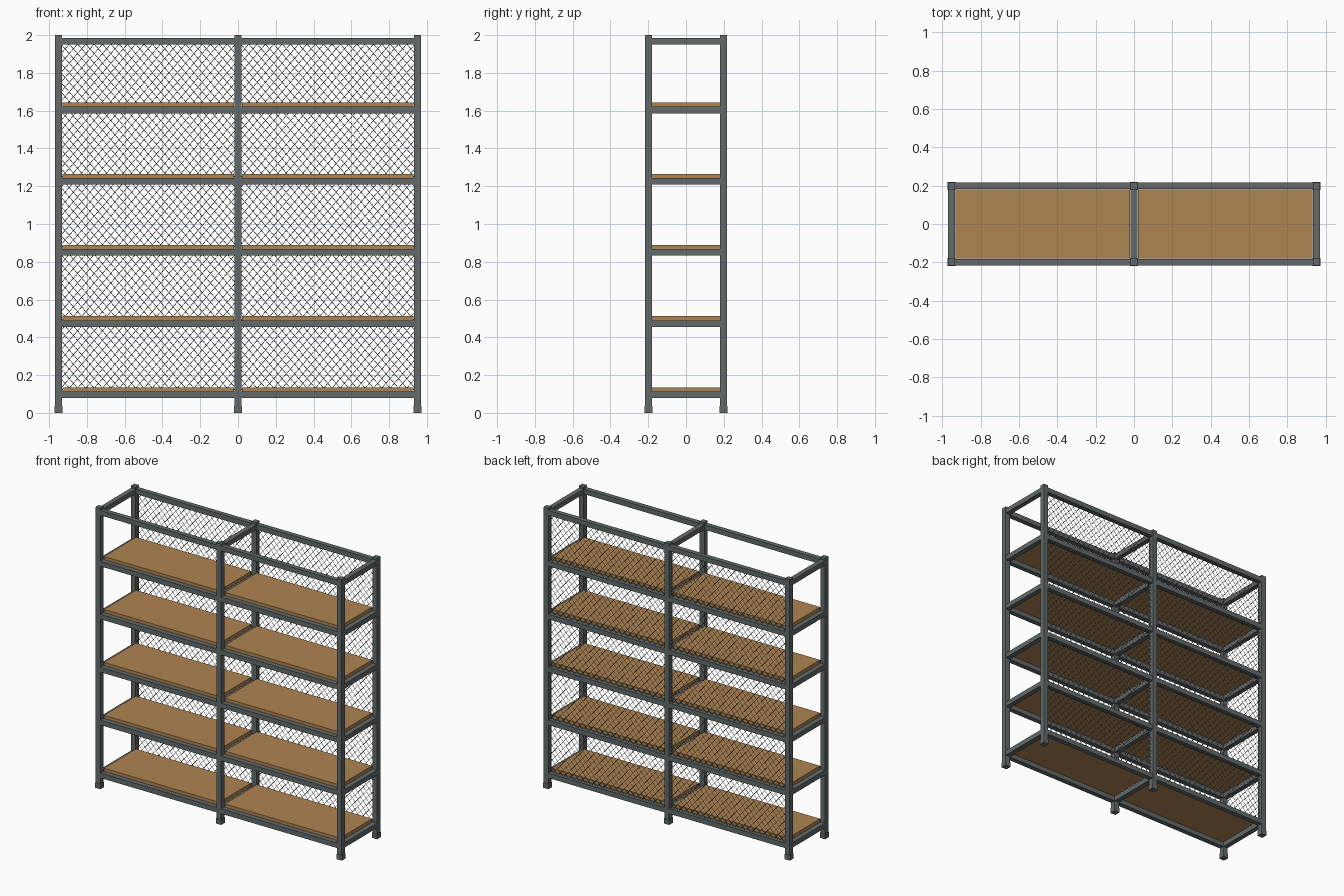
import bpy, bmesh, math
from mathutils import Vector, Matrix

if "Cube" in bpy.data.objects:
    bpy.data.objects.remove(bpy.data.objects["Cube"])


def material(name, rgb):
    m = bpy.data.materials.new(name)
    m.diffuse_color = (*rgb, 1.0)
    m.use_nodes = True
    m.node_tree.nodes["Principled BSDF"].inputs["Base Color"].default_value = m.diffuse_color
    return m


STEEL = material("grey steel", (0.125, 0.145, 0.147))
WOOD = material("brown wood", (0.43, 0.235, 0.085))
WIRE = material("grey wire", (0.14, 0.155, 0.165))


def finish(name, bm, mat):
    me = bpy.data.meshes.new(name)
    bm.to_mesh(me)
    bm.free()
    me.materials.append(mat)
    ob = bpy.data.objects.new(name, me)
    bpy.context.collection.objects.link(ob)
    return ob


def box(name, lo, hi, mat):
    lo, hi = Vector(lo), Vector(hi)
    bm = bmesh.new()
    m = Matrix.Translation((lo + hi) / 2) @ Matrix.Diagonal((*(hi - lo), 1))
    bmesh.ops.create_cube(bm, size=1, matrix=m)
    return finish(name, bm, mat)


PX, PY = 0.951, 0.199        # post centres
P, B, F = 0.0185, 0.0175, 0.021   # half widths of post, beam and foot
BEAM_H = 0.035
SHELVES = [0.113 + 0.377 * i for i in range(5)]
TOP = 1.984

# posts with slightly wider feet
for x, side in ((-PX, "left"), (0, "middle"), (PX, "right")):
    for y, face in ((-PY, "front"), (PY, "back")):
        box(f"{side}_{face}_post", (x - P, y - P, 0.02), (x + P, y + P, 2.0), STEEL)
        box(f"{side}_{face}_foot", (x - F, y - F, 0), (x + F, y + F, 0.036), STEEL)

# beams around every level, and boards resting on them
for i, z in enumerate(SHELVES + [TOP]):
    for y, face in ((-PY, "front"), (PY, "back")):
        for x0, x1, bay in ((-PX, 0, "left"), (0, PX, "right")):
            box(f"{bay}_{face}_beam_{i}", (x0 + P, y - B, z - BEAM_H),
                (x1 - P, y + B, z), STEEL)
    for x, side in ((-PX, "left"), (0, "middle"), (PX, "right")):
        box(f"{side}_cross_beam_{i}", (x - B, -PY + P, z - BEAM_H),
            (x + B, PY - P, z), STEEL)
    if z < TOP:
        for x0, x1, bay in ((-0.93, -0.022, "left"), (0.022, 0.93, "right")):
            box(f"{bay}_shelf_board_{i}", (x0, -0.18, z - 0.003),
                (x1, 0.18, z + 0.022), WOOD)


# diamond wire mesh in the back of each bay
def wire_panel(name, x0, x1, z0, z1, y, pitch=0.044, slope=1.15, r=0.0012):
    bm = bmesh.new()
    rise = (x1 - x0) * slope
    for s in (1, -1):
        yy = y + s * r
        c = z0 - rise if s > 0 else z0
        end = z1 if s > 0 else z1 + rise
        c += pitch * slope / 2
        while c < end:
            # clip the line z = c + s * slope * (x - x0) to the panel
            t0, t1 = sorted(((z0 - c) / (s * slope), (z1 - c) / (s * slope)))
            t0, t1 = max(t0, 0), min(t1, x1 - x0)
            if t1 - t0 > 0.003:
                a = Vector((x0 + t0, yy, c + s * slope * t0))
                b = Vector((x0 + t1, yy, c + s * slope * t1))
                d = b - a
                m = Matrix.Translation((a + b) / 2) @ d.to_track_quat('Z', 'Y').to_matrix().to_4x4()
                bmesh.ops.create_cone(bm, cap_ends=True, segments=4, radius1=r * 1.3,
                                      radius2=r * 1.3, depth=d.length, matrix=m)
            c += pitch * slope
    finish(name, bm, WIRE)


wire_panel("left_back_wire_mesh", -PX + P, -P, 0.1, 1.965, PY)
wire_panel("right_back_wire_mesh", P, PX - P, 0.1, 1.965, PY)
